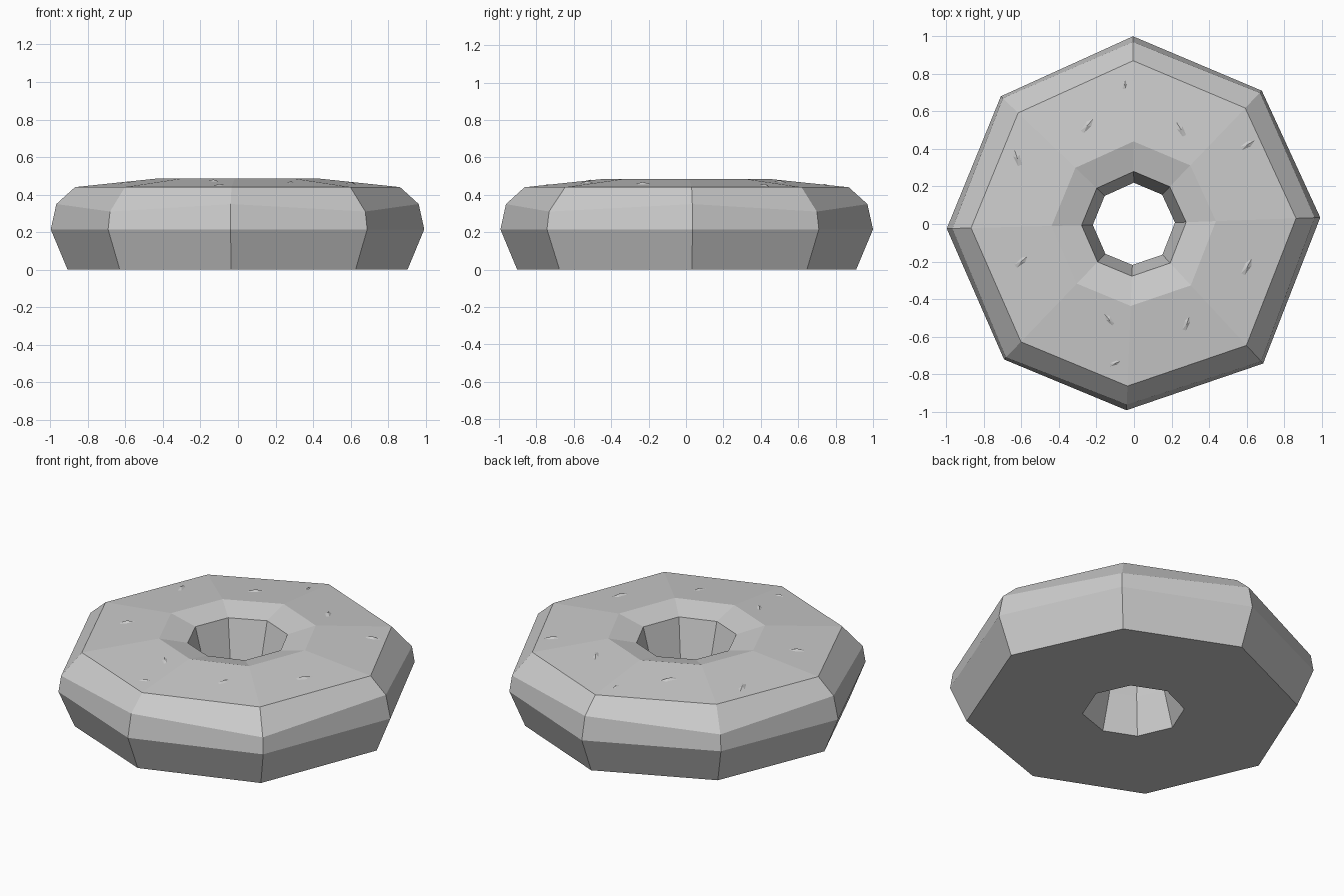
import bpy, bmesh, math
from mathutils import Matrix, Vector

if "Cube" in bpy.data.objects:
    bpy.data.objects.remove(bpy.data.objects["Cube"])

# Slightly uneven octagon shared by every ring: (angle in degrees, radius factor)
SPOKES = [(2, 0.993), (46.2, 0.984), (90.3, 1.0), (136.2, 0.983),
          (181.4, 0.998), (226.2, 1.0), (267.7, 0.993), (312.8, 1.013)]


def make_object(name, bm):
    mesh = bpy.data.meshes.new(name)
    bm.to_mesh(mesh)
    bm.free()
    obj = bpy.data.objects.new(name, mesh)
    bpy.context.collection.objects.link(obj)
    return obj


def lathe(name, profile):
    """Profile entries: (r, z) or (r, z, corner r, corner z) for diagonal spokes."""
    bm = bmesh.new()
    rings = []
    for p in profile:
        ring = []
        for i, (deg, k) in enumerate(SPOKES):
            r, z = p[-2:] if i % 2 else p[:2]
            a = math.radians(deg)
            ring.append(bm.verts.new((r * k * math.cos(a), r * k * math.sin(a), z)))
        rings.append(ring)
    n = len(SPOKES)
    for a, b in zip(rings, rings[1:]):
        for i in range(n):
            j = (i + 1) % n
            bm.faces.new((a[i], a[j], b[j], b[i]))
    return make_object(name, bm)


# Dough: hole rim, waist, underside and outer wall up to the icing line
lathe("dough", [(0.28, 0.445), (0.22, 0.215), (0.28, 0.0), (0.91, 0.0),
                (1.0, 0.215), (0.97, 0.35, 0.985, 0.31), (0.87, 0.44)])

# Icing: shallow crown over the top
lathe("icing", [(0.87, 0.44), (0.44, 0.485), (0.28, 0.445)])

# Sprinkles: small capsules almost buried in the icing
bm = bmesh.new()
spots = [(-0.05, 0.74, 80), (0.25, 0.50, 120), (0.60, 0.42, 30), (-0.25, 0.52, 50),
         (-0.62, 0.35, 110), (0.60, -0.23, 60), (-0.13, -0.51, 130),
         (0.28, -0.53, 70), (-0.10, -0.74, 20), (-0.60, -0.20, 40)]
for x, y, turn in spots:
    r = math.hypot(x, y)
    z = 0.485 - (r / 0.96 - 0.44) * 0.105
    normal = Vector((x / r * 0.105, y / r * 0.105, 1))
    tilt = Vector((0, 0, 1)).rotation_difference(normal).to_matrix().to_4x4()
    place = (Matrix.Translation((x, y, z - 0.013)) @ tilt
             @ Matrix.Rotation(math.radians(turn), 4, 'Z')
             @ Matrix.Diagonal((0.06, 0.022, 0.02, 1)))
    bmesh.ops.create_icosphere(bm, subdivisions=1, radius=1, matrix=place)
make_object("sprinkles", bm)
